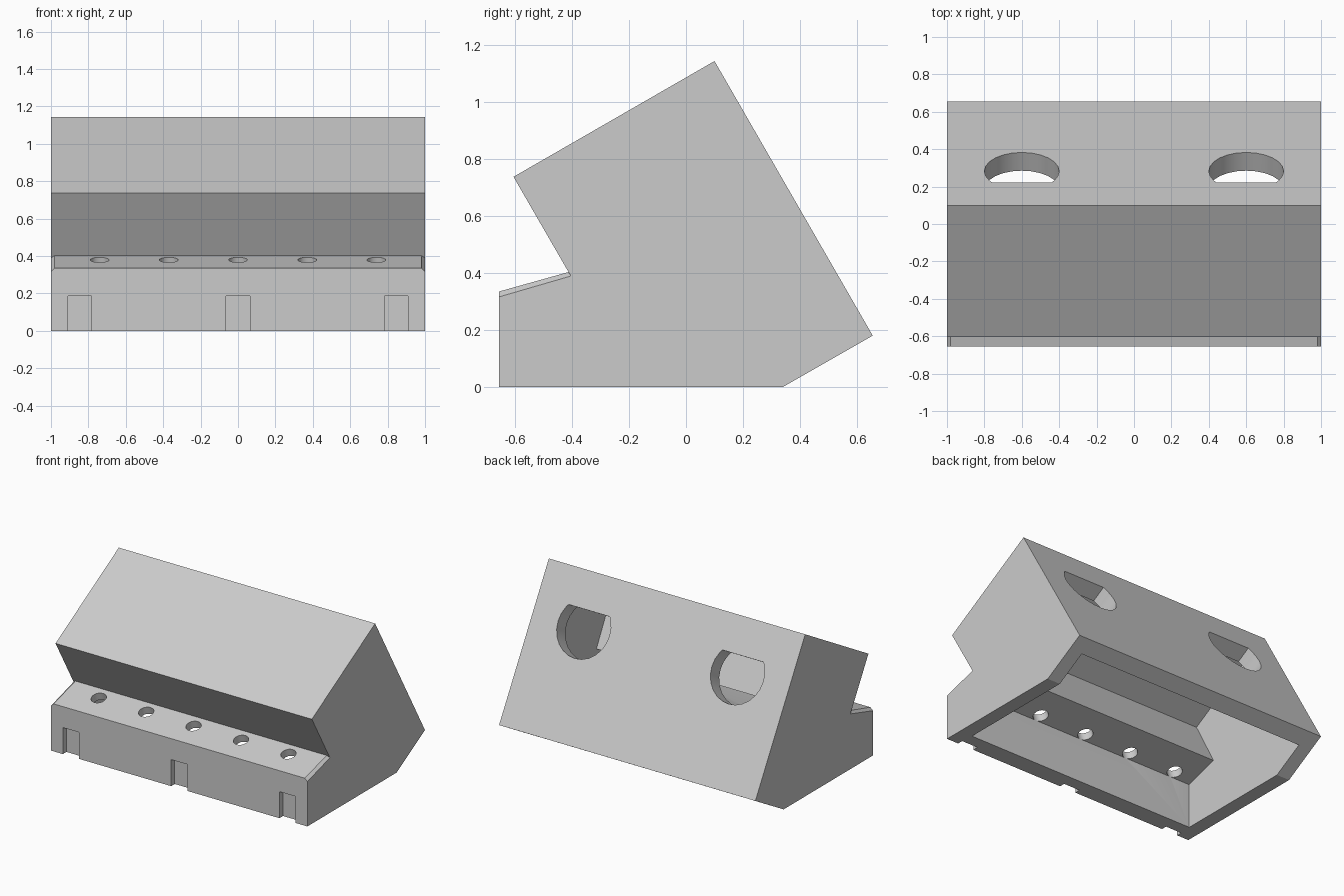
import bpy, bmesh
from math import sin, cos, pi, radians
from mathutils import Vector

if "Cube" in bpy.data.objects:
    bpy.data.objects.remove(bpy.data.objects["Cube"], do_unlink=True)

grey = bpy.data.materials.new("plain grey")
grey.use_nodes = True
grey.diffuse_color = (0.6, 0.6, 0.6, 1)
grey.node_tree.nodes["Principled BSDF"].inputs["Base Color"].default_value = (0.6, 0.6, 0.6, 1)


def loft(name, rings):
    """Closed solid through a list of matching point rings."""
    bm = bmesh.new()
    loops = [[bm.verts.new(p) for p in ring] for ring in rings]
    n = len(loops[0])
    for a, b in zip(loops, loops[1:]):
        for i in range(n):
            j = (i + 1) % n
            bm.faces.new((a[i], a[j], b[j], b[i]))
    bm.faces.new(loops[0])
    bm.faces.new(loops[-1])
    bmesh.ops.recalc_face_normals(bm, faces=bm.faces)
    mesh = bpy.data.meshes.new(name)
    bm.to_mesh(mesh)
    bm.free()
    mesh.materials.append(grey)
    ob = bpy.data.objects.new(name, mesh)
    bpy.context.collection.objects.link(ob)
    return ob


def section(x, profile):
    return [(x, y, z) for y, z in profile]


def bore(name, centre, up, axis, radius, low, high, flat=None, sides=24):
    """Round cutter along an axis, optionally flattened on its upper side."""
    centre, up, axis = Vector(centre), Vector(up).normalized(), Vector(axis).normalized()
    outline = []
    for i in range(sides):
        a = 2 * pi * i / sides
        v = radius * sin(a)
        if flat is not None and v > flat:
            continue
        outline.append((radius * cos(a), v))
        if flat is not None and i < sides / 2 and radius * sin(a + 2 * pi / sides) > flat:
            half = (radius ** 2 - flat ** 2) ** 0.5
            outline += [(half, flat), (-half, flat)]
    return loft(name, [[centre + Vector((u, 0, 0)) + up * v + axis * w for u, v in outline]
                       for w in (low, high)])


def cut(target, cutter):
    cutter.hide_render = True
    mod = target.modifiers.new("cut", "BOOLEAN")
    mod.operation = "DIFFERENCE"
    mod.solver = "EXACT"
    mod.object = cutter
    bpy.context.view_layer.objects.active = target
    bpy.ops.object.modifier_apply(modifier=mod.name)
    bpy.data.objects.remove(cutter, do_unlink=True)


# Outer body: the ledge drops slightly at both ends to form its chamfer
base = [(-0.655, 0), (0.34, 0), (0.655, 0.18), (0.1, 1.143), (-0.605, 0.737)]
middle = base + [(-0.412, 0.403), (-0.655, 0.335)]
end = base + [(-0.404, 0.389), (-0.655, 0.316)]
body = loft("housing", [section(-1, end), section(-0.98, middle),
                        section(0.98, middle), section(1, end)])

# Hollow interior, open underneath and along the lower back slope
cavity = [(-0.527, -0.05), (0.656, -0.05), (0.057, 0.994),
          (-0.455, 0.701), (-0.287, 0.384), (-0.527, 0.312)]
cut(body, loft("cavity_cutter", [section(-0.9, cavity), section(0.9, cavity)]))

# Flat-topped ports through the back wall
for x in (-0.6, 0.6):
    cut(body, bore("port_cutter", (x, 0.283, 0.826), (0, -0.5, 0.866), (0, 0.866, 0.5),
                   0.2, -0.2, 0.1, flat=0.12))

# Row of small holes through the ledge
for i in range(-2, 3):
    cut(body, bore("ledge_hole_cutter", (i * 0.37, -0.495, 0.38), (0, 0.963, 0.27),
                   (0, -0.27, 0.963), 0.05, -0.07, 0.06))

# Shallow notches along the front foot
for x in (-0.845, 0, 0.845):
    notch = [(-0.7, -0.05), (-0.615, -0.05), (-0.615, 0.187), (-0.7, 0.187)]
    cut(body, loft("notch_cutter", [section(x - 0.063, notch), section(x + 0.063, notch)]))

# Smooth bores, crisp edges
bpy.ops.object.select_all(action="DESELECT")
body.select_set(True)
bpy.context.view_layer.objects.active = body
bpy.ops.object.shade_smooth_by_angle(angle=radians(25))
